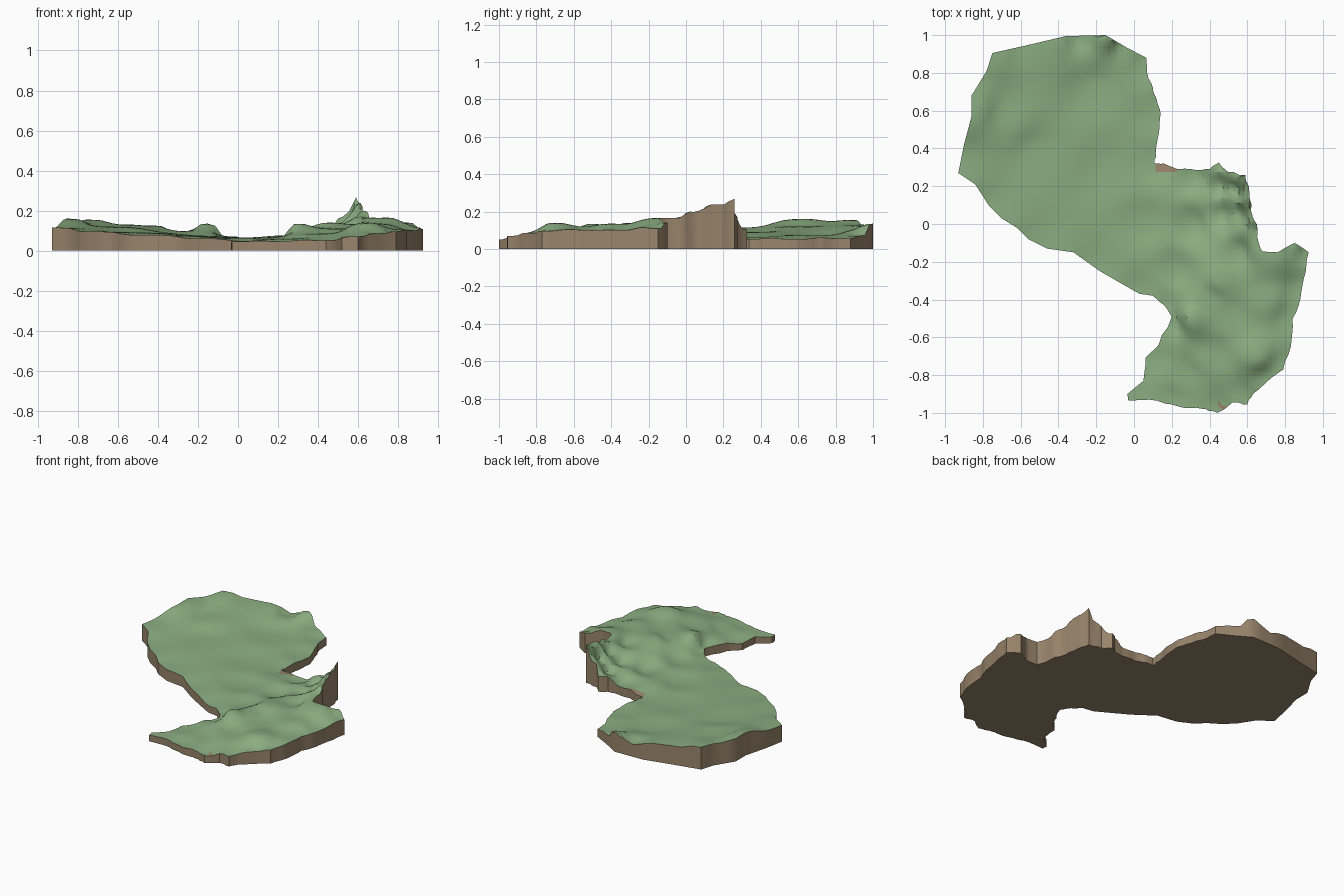
import bpy, bmesh, random
from mathutils import Vector
from mathutils.geometry import delaunay_2d_cdt

if "Cube" in bpy.data.objects:
    bpy.data.objects.remove(bpy.data.objects["Cube"])

random.seed(4)

# Coast outline, clockwise from the west tip
OUTLINE = [
    (-.93, .27), (-.90, .42), (-.86, .57), (-.86, .68), (-.78, .81), (-.75, .905),
    (-.55, .95), (-.36, .995), (-.15, 1), (-.04, .935), (.065, .88), (.07, .80),
    (.10, .72), (.12, .66), (.14, .58), (.13, .47), (.115, .38), (.11, .32),
    (.16, .32), (.23, .29), (.33, .285), (.40, .29), (.45, .325), (.50, .275),
    (.59, .26), (.61, .18), (.62, .07), (.65, 0), (.66, -.10), (.68, -.145),
    (.76, -.15), (.85, -.10), (.925, -.15), (.91, -.25), (.88, -.40), (.84, -.50),
    (.83, -.65), (.79, -.77), (.71, -.83), (.63, -.90), (.60, -.955), (.52, -.945),
    (.44, -1), (.38, -.98), (.30, -.975), (.20, -.955), (.08, -.93), (-.03, -.935),
    (-.035, -.90), (.05, -.83), (.06, -.71), (.13, -.64), (.20, -.49), (.16, -.43),
    (.10, -.38), (.03, -.37), (-.05, -.325), (-.18, -.25), (-.32, -.15), (-.46, -.13),
    (-.56, -.08), (-.62, -.02), (-.70, .03), (-.77, .10), (-.84, .21)]

# Spot heights: coast and lowland, then the eastern hills
LOWLAND = [
    (-.93, .27, .115), (-.86, .62, .16), (-.75, .905, .155), (-.55, .95, .13),
    (-.42, .98, .125), (-.29, 1, .085), (-.15, 1, .135), (-.05, .94, .07),
    (.07, .85, .055), (.14, .58, .052), (.11, .33, .052), (-.65, .6, .12),
    (-.5, .35, .09), (-.2, .7, .07), (-.1, .3, .06), (-.72, .05, .095),
    (-.46, -.13, .078), (-.18, -.25, .06), (.03, -.37, .048), (.05, 0, .052),
    (.3, .25, .055), (.3, 0, .055), (.2, -.25, .055), (.16, -.44, .05),
    (.2, -.52, .055), (.07, -.72, .045), (-.03, -.92, .045), (.2, -.95, .047)]
HILLS = [
    (.44, -1, .05), (.6, -.95, .07), (.71, -.83, .085), (.79, -.77, .095),
    (.84, -.5, .1), (.89, -.35, .1), (.925, -.15, .108), (.85, -.1, .14),
    (.74, -.16, .165), (.67, -.13, .165), (.65, -.03, .165), (.64, .02, .2),
    (.62, .08, .205), (.615, .13, .24), (.605, .19, .24), (.59, .255, .27),
    (.54, .27, .17), (.54, .18, .13), (.55, .05, .125), (.45, .32, .105),
    (.45, .2, .075), (.46, .05, .08), (.46, -.3, .14), (.3, -.5, .135),
    (.55, -.15, .115), (.4, -.7, .085), (.65, -.7, .14), (.7, -.4, .135),
    (.5, -.5, .11), (.25, -.8, .06), (.4, -.4, .115)]
SPOTS = LOWLAND + HILLS


def height(x, y):
    """Inverse-distance blend of the spot heights."""
    total = weight = 0
    for sx, sy, sz in SPOTS:
        w = 1 / (((x - sx) ** 2 + (y - sy) ** 2) ** 1.6 + 1e-6)
        total += w * sz
        weight += w
    return total / weight


def inside(p, poly):
    """True if p is inside poly and clear of its edge."""
    hit = False
    for a, b in zip(poly, poly[1:] + poly[:1]):
        d = b - a
        t = max(0, min(1, (p - a).dot(d) / d.length_squared))
        if (a + d * t - p).length < .009:
            return False
        if (a.y > p.y) != (b.y > p.y) and p.x < a.x + d.x * (p.y - a.y) / d.y:
            hit = not hit
    return hit


def material(name, rgb):
    m = bpy.data.materials.new(name)
    m.diffuse_color = (*rgb, 1)
    m.use_nodes = True
    m.node_tree.nodes["Principled BSDF"].inputs["Base Color"].default_value = m.diffuse_color
    return m


# Coast: each stretch is divided, river coasts get a slight wobble
coast = []
for i, a in enumerate(OUTLINE):
    a, b = Vector(a), Vector(OUTLINE[(i + 1) % len(OUTLINE)])
    coast.append(a)
    rough = .005 if (a.x > 0 and b.x > 0) else 0
    for k in (1, 2):
        p = a.lerp(b, k / 3)
        coast.append(p + Vector((random.uniform(-rough, rough), random.uniform(-rough, rough))))

# Interior grid, triangulated together with the coast
STEP = .0275
grid = [Vector((.115 + STEP * i, .275 + STEP * j)) for i in range(-40, 32) for j in range(-48, 28)]
points = coast + [p for p in grid if inside(p, coast)]
verts, _, tris, *_ = delaunay_2d_cdt(points, [], [list(range(len(coast)))], 1, 1e-5)

# Solid: relief on top, walls around the rim, flat underside
bm = bmesh.new()
top = [bm.verts.new((v.x, v.y, height(v.x, v.y))) for v in verts]
low = [bm.verts.new((v.x, v.y, 0)) for v in verts]
for t in tris:
    f = bm.faces.new([top[i] for i in t])
    c = f.calc_center_median()
    bare = .115 < c.x < .225 and .275 < c.y < .33      # bare earth patch
    bare = bare or (.44 < c.x < .48 and -.975 < c.y < -.945)
    f.material_index = 1 if bare else 0
bm.verts.index_update()
bm.edges.index_update()
n = len(verts)
rim = [(e.verts[0].index, e.verts[1].index) for e in bm.edges if len(e.link_faces) == 1]
for t in tris:
    bm.faces.new([low[i] for i in reversed(t)]).material_index = 1
for a, b in rim:
    bm.faces.new((top[a], top[b], low[b], low[a])).material_index = 1
bmesh.ops.delete(bm, geom=[v for v in bm.verts if not v.link_faces], context='VERTS')
bmesh.ops.recalc_face_normals(bm, faces=bm.faces)

mesh = bpy.data.meshes.new("terrain_slab")
bm.to_mesh(mesh)
bm.free()
mesh.materials.append(material("grass green", (.26, .42, .22)))
mesh.materials.append(material("earth brown", (.32, .235, .15)))
slab = bpy.data.objects.new("terrain_slab", mesh)
bpy.context.collection.objects.link(slab)
bpy.context.view_layer.objects.active = slab
slab.select_set(True)
bpy.ops.object.shade_smooth_by_angle(angle=.6)
